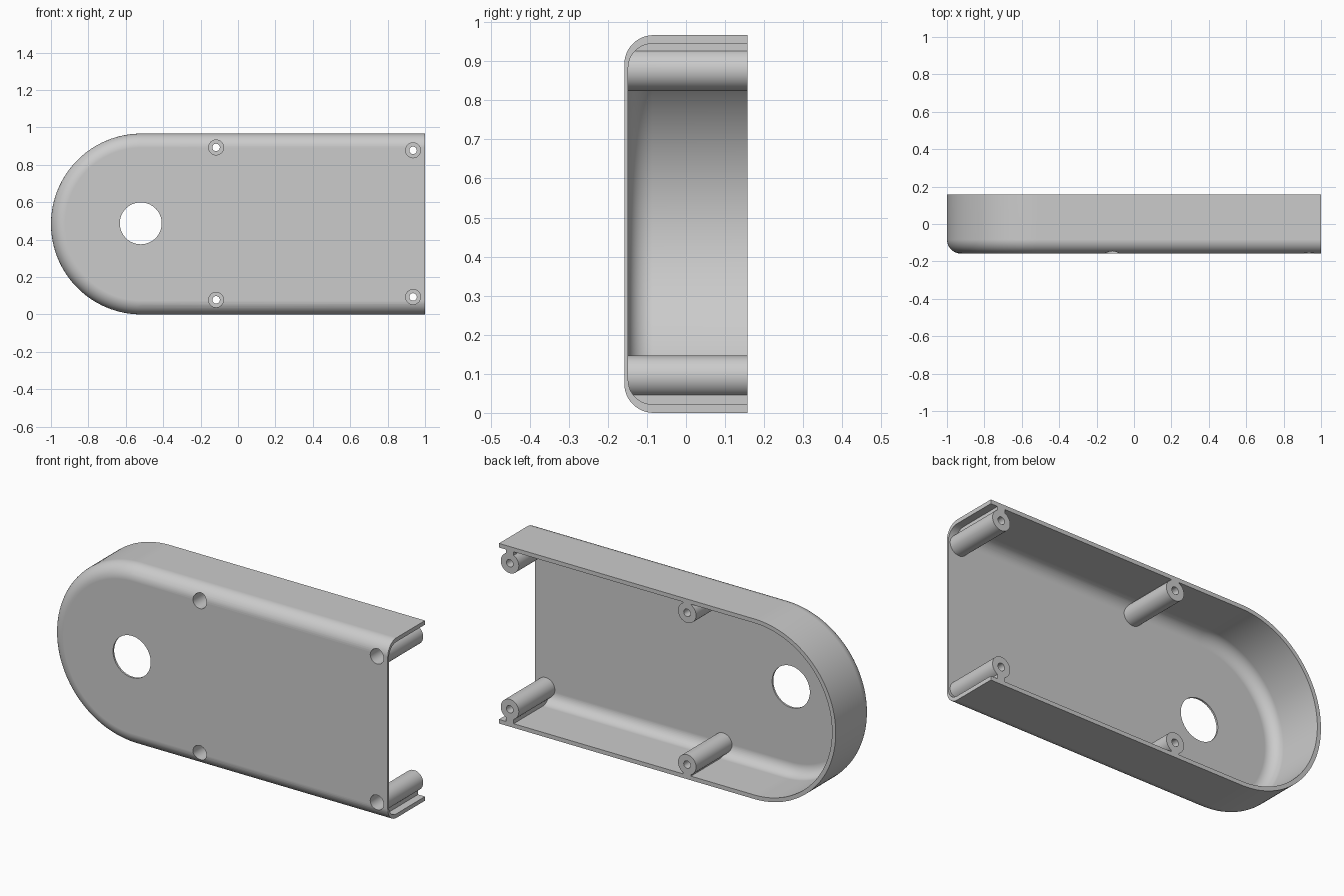
import bpy, bmesh, math
from mathutils import Matrix, Vector

if "Cube" in bpy.data.objects:
    bpy.data.objects.remove(bpy.data.objects["Cube"])

R = 0.4835            # outer radius of the rounded end, half the height
CX, CZ = -0.5165, R   # centre of the rounded end
BACK, FRONT = 0.158, -0.158

grey = bpy.data.materials.new("plain grey")
grey.diffuse_color = (0.6, 0.6, 0.6, 1)
grey.use_nodes = True
grey.node_tree.nodes["Principled BSDF"].inputs["Base Color"].default_value = grey.diffuse_color


def finish(name, bm):
    bmesh.ops.recalc_face_normals(bm, faces=bm.faces)
    me = bpy.data.meshes.new(name)
    bm.to_mesh(me)
    bm.free()
    me.materials.append(grey)
    ob = bpy.data.objects.new(name, me)
    bpy.context.collection.objects.link(ob)
    return ob


def rounded_tray(name, inset, right, back, front, fillet):
    """Solid with one half-round end and a filleted front edge."""
    rows = [(inset, back)]
    for i in range(13):
        a = math.pi / 2 * i / 12
        rows.append((inset + fillet * (1 - math.cos(a)),
                     front + fillet * (1 - math.sin(a))))
    bm = bmesh.new()
    rings = []
    for d, y in rows:
        r = R - d
        pts = [(right, CZ + r)]
        for i in range(65):
            a = math.pi / 2 + math.pi * i / 64
            pts.append((CX + r * math.cos(a), CZ + r * math.sin(a)))
        pts.append((right, CZ - r))
        rings.append([bm.verts.new((x, y, z)) for x, z in pts])
    n = len(rings[0])
    for a, b in zip(rings, rings[1:]):
        for i in range(n - 1):
            bm.faces.new((a[i], a[i + 1], b[i + 1], b[i]))
    bm.faces.new(rings[0])
    bm.faces.new(rings[-1])
    bm.faces.new([r[0] for r in rings] + [r[-1] for r in reversed(rings)])
    return finish(name, bm)


def rod(name, x, z, radius, y0, y1, sides=40):
    bm = bmesh.new()
    m = Matrix.Translation((x, (y0 + y1) / 2, z)) @ Matrix.Rotation(math.pi / 2, 4, 'X')
    bmesh.ops.create_cone(bm, cap_ends=True, segments=sides, radius1=radius,
                          radius2=radius, depth=y1 - y0, matrix=m)
    return finish(name, bm)


def box(name, lo, hi):
    lo, hi = Vector(lo), Vector(hi)
    bm = bmesh.new()
    m = Matrix.Translation((lo + hi) / 2) @ Matrix.Diagonal((*(hi - lo), 1))
    bmesh.ops.create_cube(bm, size=1, matrix=m)
    return finish(name, bm)


def subtract(target, cutter):
    mod = target.modifiers.new("cut", 'BOOLEAN')
    mod.operation, mod.solver, mod.object = 'DIFFERENCE', 'EXACT', cutter
    bpy.context.view_layer.objects.active = target
    bpy.ops.object.modifier_apply(modifier=mod.name)
    bpy.data.objects.remove(cutter)


cover = rounded_tray("cover", 0, 1.0, BACK, FRONT, 0.075)
cavity = rounded_tray("cavity", 0.022, 1.1, 0.25, -0.148, 0.062)

# screw posts and their webs to the wall are left standing in the cavity
posts = [(-0.117, 0.893), (-0.117, 0.078), (0.936, 0.8775), (0.936, 0.0935)]
for x, z in posts:
    subtract(cavity, rod("post", x, z, 0.0535, -0.3, 0.3))
    z0, z1 = (z, 1.1) if z > CZ else (-0.1, z)
    subtract(cavity, box("web", (x - 0.023, -0.31, z0), (x + 0.023, 0.31, z1)))
subtract(cover, cavity)

# screw holes with wide recesses from the front
for x, z in posts:
    subtract(cover, rod("screw_hole", x, z, 0.02, -0.3, 0.3, 24))
    subtract(cover, rod("screw_recess", x, z, 0.04, -0.3, 0.06, 32))

# large round opening
subtract(cover, rod("opening", -0.52, 0.487, 0.112, -0.3, 0.0, 64))

bpy.ops.object.select_all(action='DESELECT')
cover.select_set(True)
bpy.context.view_layer.objects.active = cover
bpy.ops.object.shade_smooth_by_angle(angle=math.radians(30))
wn = cover.modifiers.new("even shading", 'WEIGHTED_NORMAL')
wn.keep_sharp = True
